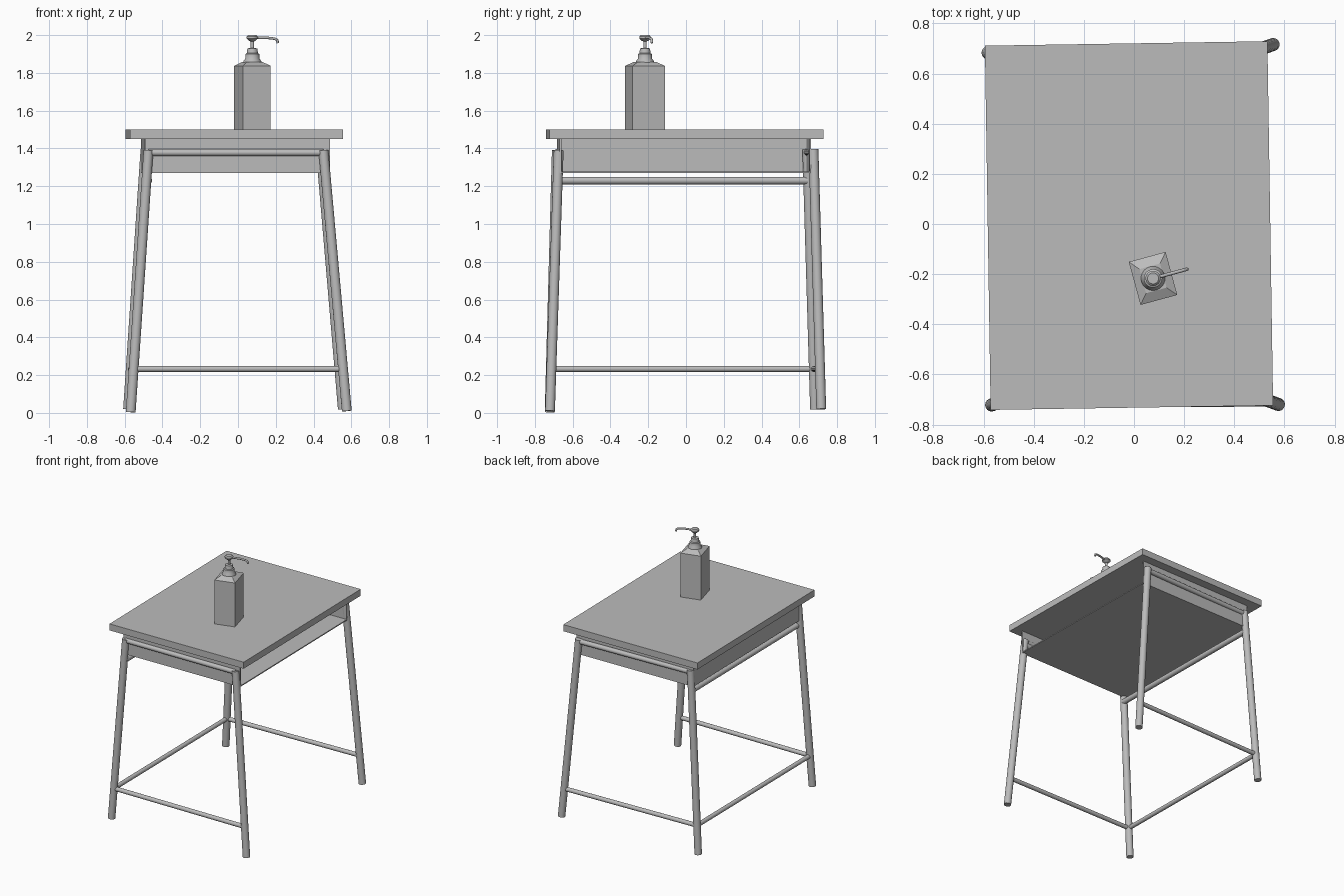
import bpy
import bmesh
import math
from mathutils import Vector, Matrix

cube = bpy.data.objects.get("Cube")
if cube:
    bpy.data.objects.remove(cube, do_unlink=True)

GREY = (0.5, 0.5, 0.5, 1)
grey = bpy.data.materials.new("plain grey")
grey.use_nodes = True
grey.diffuse_color = GREY
grey.node_tree.nodes["Principled BSDF"].inputs["Base Color"].default_value = GREY


def finish(name, bm, smooth=False):
    bmesh.ops.recalc_face_normals(bm, faces=bm.faces)
    mesh = bpy.data.meshes.new(name)
    bm.to_mesh(mesh)
    bm.free()
    mesh.materials.append(grey)
    obj = bpy.data.objects.new(name, mesh)
    bpy.context.collection.objects.link(obj)
    if smooth:
        bpy.ops.object.select_all(action='DESELECT')
        obj.select_set(True)
        bpy.context.view_layer.objects.active = obj
        bpy.ops.object.shade_smooth_by_angle(angle=math.radians(40))
    return obj


def box(name, centre, size, turn=0, pivot=(0, 0, 0)):
    bm = bmesh.new()
    bmesh.ops.create_cube(bm, size=1, matrix=Matrix.Translation(centre) @ Matrix.Diagonal((*size, 1)))
    bmesh.ops.rotate(bm, verts=bm.verts, cent=pivot, matrix=Matrix.Rotation(math.radians(turn), 3, 'Z'))
    return finish(name, bm)


def tube(name, start, end, radius, sides=24):
    start, end = Vector(start), Vector(end)
    axis = end - start
    place = Matrix.Translation((start + end) / 2) @ axis.to_track_quat('Z', 'Y').to_matrix().to_4x4()
    bm = bmesh.new()
    bmesh.ops.create_cone(bm, cap_ends=True, segments=sides, radius1=radius, radius2=radius,
                          depth=axis.length, matrix=place)
    return finish(name, bm, True)


def lathe(name, profile, centre):
    bm = bmesh.new()
    verts = [bm.verts.new((r, 0, z)) for r, z in profile]
    edges = [bm.edges.new(pair) for pair in zip(verts, verts[1:])]
    bmesh.ops.spin(bm, geom=verts + edges, cent=(0, 0, 0), axis=(0, 0, 1),
                   angle=math.tau, steps=32)
    bmesh.ops.remove_doubles(bm, verts=bm.verts, dist=0.0001)
    bmesh.ops.translate(bm, verts=bm.verts, vec=(*centre, 0))
    return finish(name, bm, True)


# Tabletop and the shelf below it, open on the +x side
TURN = 0.9
box("tabletop", (-0.02, -0.006, 1.475), (1.127, 1.453, 0.05), TURN)
WALL = 0.008
box("shelf_floor", (-0.014, -0.011, 1.274), (0.98, 1.33, WALL), TURN)
box("shelf_back", (-0.5, -0.011, 1.361), (WALL, 1.33, 0.18), TURN)
for label, y in (("front", -0.672), ("rear", 0.65)):
    box("shelf_side_" + label, (-0.014, y, 1.361), (0.98, WALL, 0.18), TURN)

# Splayed legs: foot and top centres
legs = {
    "front_right": (Vector((-0.568, -0.722, 0.004)), Vector((-0.474, -0.684, 1.39))),
    "front_left": (Vector((0.576, -0.72, 0.01)), Vector((0.452, -0.674, 1.39))),
    "rear_right": (Vector((-0.582, 0.683, 0.02)), Vector((-0.49, 0.642, 1.395))),
    "rear_left": (Vector((0.555, 0.716, 0.02)), Vector((0.438, 0.675, 1.395))),
}
for label, (foot, top) in legs.items():
    tube("leg_" + label, foot, top, 0.026)


def rail(name, a, b, z, radius, shift=0):
    ends = []
    for label in (a, b):
        foot, top = legs[label]
        ends.append(foot.lerp(top, (z - foot.z) / (top.z - foot.z)) + Vector((shift, 0, 0)))
    tube(name, *ends, radius)


# Rails joining the legs
for side in ("front", "rear"):
    rail("top_rail_" + side, side + "_right", side + "_left", 1.378, 0.018)
    rail("low_rail_" + side, side + "_right", side + "_left", 0.233, 0.016)
rail("low_rail_right", "front_right", "rear_right", 0.233, 0.016)
rail("shelf_rail", "front_right", "rear_right", 1.23, 0.02, 0.01)

# Pump bottle: square body with a sloping shoulder
CENTRE = Vector((0.076, -0.217, 0))
bm = bmesh.new()
rings = []
for z, scale in ((1.5, 1), (1.837, 1), (1.858, 0.56)):
    rings.append([bm.verts.new((sx * 0.076 * scale, sy * 0.089 * scale, z))
                  for sx, sy in ((-1, -1), (1, -1), (1, 1), (-1, 1))])
for low, high in zip(rings, rings[1:]):
    for i in range(4):
        j = (i + 1) % 4
        bm.faces.new((low[i], low[j], high[j], high[i]))
bm.faces.new(rings[0])
bm.faces.new(rings[-1])
SPIN = Matrix.Rotation(math.radians(15.2), 4, 'Z')
bmesh.ops.transform(bm, matrix=Matrix.Translation(CENTRE) @ SPIN, verts=bm.verts)
finish("bottle_body", bm)

# Stepped collar, stem and pump head
lathe("pump_collar", [(0, 1.85), (0.048, 1.85), (0.048, 1.862), (0.037, 1.876), (0.037, 1.9),
                      (0.03, 1.904), (0.026, 1.93), (0, 1.932)], CENTRE.xy)
tube("pump_stem", CENTRE + Vector((0, 0, 1.92)), CENTRE + Vector((0, 0, 1.98)), 0.009)
lathe("pump_head", [(0, 1.966), (0.015, 1.968), (0.03, 1.982), (0.03, 1.992), (0.022, 2.0),
                    (0, 2.0)], CENTRE.xy)

# Bent spout
curve = bpy.data.curves.new("pump_spout", 'CURVE')
curve.dimensions = '3D'
curve.bevel_depth = 0.007
curve.bevel_resolution = 3
curve.use_fill_caps = True
path = ((0, 1.985), (0.08, 1.986), (0.122, 1.981), (0.136, 1.974), (0.14, 1.958))
line = curve.splines.new('POLY')
line.points.add(len(path) - 1)
for point, (reach, z) in zip(line.points, path):
    point.co = (*(CENTRE + SPIN @ Vector((reach, 0, z))), 1)
curve.materials.append(grey)
bpy.context.collection.objects.link(bpy.data.objects.new("pump_spout", curve))
